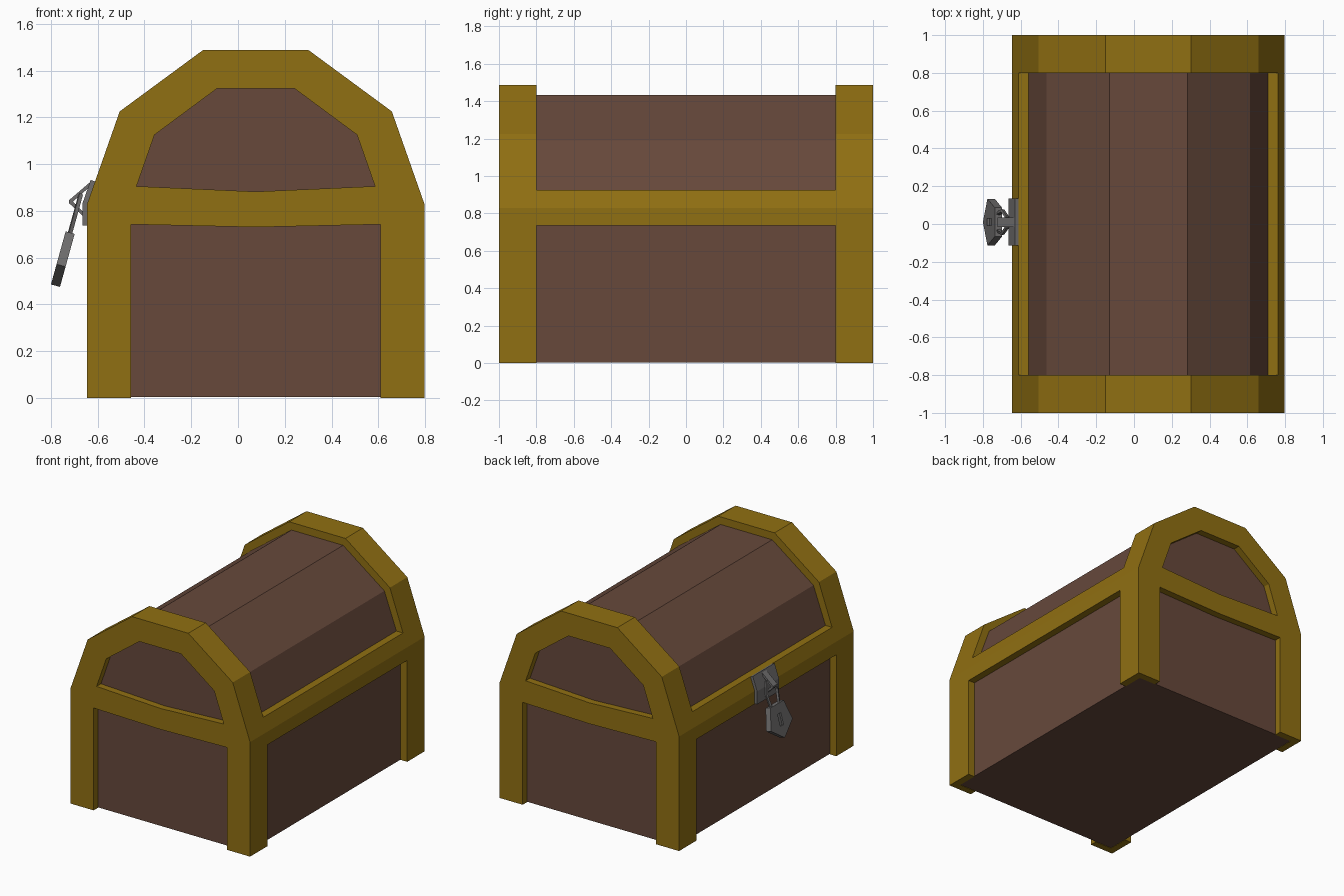
import bpy, bmesh, math
from mathutils import Vector, Matrix

if "Cube" in bpy.data.objects:
    bpy.data.objects.remove(bpy.data.objects["Cube"])

def material(name, rgb):
    m = bpy.data.materials.new(name)
    m.diffuse_color = (*rgb, 1)
    m.use_nodes = True
    m.node_tree.nodes["Principled BSDF"].inputs["Base Color"].default_value = m.diffuse_color
    return m

GOLD = material("gold_trim", (0.28, 0.16, 0.006))
WOOD = material("wood", (0.135, 0.066, 0.044))
IRON = material("iron", (0.16, 0.155, 0.155))

def add(name, mesh, mat):
    ob = bpy.data.objects.new(name, mesh)
    bpy.context.collection.objects.link(ob)
    if mat:
        mesh.materials.append(mat)
    return ob

def basis(a, b, ext, origin=(0, 0, 0)):
    return Matrix.Translation(origin) @ Matrix((a, b, ext)).transposed().to_4x4()

XZ = basis((1, 0, 0), (0, 0, 1), (0, 1, 0))

def prism(name, pts, d0, d1, mat=None, frame=XZ):
    """Extrude a 2D profile from d0 to d1 along the frame's third axis."""
    bm = bmesh.new()
    lo = [bm.verts.new(frame @ Vector((p[0], p[1], d0))) for p in pts]
    hi = [bm.verts.new(frame @ Vector((p[0], p[1], d1))) for p in pts]
    bm.faces.new(lo)
    bm.faces.new(hi)
    for i in range(len(pts)):
        j = (i + 1) % len(pts)
        bm.faces.new((lo[i], lo[j], hi[j], hi[i]))
    bmesh.ops.recalc_face_normals(bm, faces=bm.faces)
    me = bpy.data.meshes.new(name)
    bm.to_mesh(me)
    bm.free()
    return add(name, me, mat)

def cut(ob, cutters):
    for c in cutters:
        m = ob.modifiers.new("cut", 'BOOLEAN')
        m.operation, m.solver, m.object = 'DIFFERENCE', 'EXACT', c
    dg = bpy.context.evaluated_depsgraph_get()
    me = bpy.data.meshes.new_from_object(ob.evaluated_get(dg))
    ob.modifiers.clear()
    ob.data = me
    for c in cutters:
        bpy.data.objects.remove(c)

CX = 0.076  # the chest sits off-centre because the padlock sticks out

def symmetric(half):
    return [(CX + x, z) for x, z in half] + [(CX - x, z) for x, z in reversed(half)]

outline = [(0.721, 0), (0.721, 0.83), (0.582, 1.225), (0.226, 1.487)]
inner = [(0.669, 0.83), (0.538, 1.19), (0.207, 1.432)]

# wooden core: box and faceted lid
prism("wooden_chest", symmetric([(0.669, 0.003)] + inner), -0.95, 0.95, WOOD)

# gold frame: outer shell opened by the core and the panel openings
frame = prism("gold_frame", symmetric(outline), -1, 1, GOLD)
sag_low = [(CX + 0.534, -0.1), (CX + 0.534, 0.742), (CX, 0.73),
           (CX - 0.534, 0.742), (CX - 0.534, -0.1)]
sag_top = symmetric([(0.51, 0.905), (0.433, 1.125), (0.167, 1.322)]) + [(CX, 0.882)]
cut(frame, [
    prism("core_cut", symmetric([(0.669, -0.1)] + inner), -0.95, 0.95),
    prism("end_low_cut", sag_low, -1.1, 1.1),
    prism("end_top_cut", sag_top, -1.1, 1.1),
    prism("side_low_cut", [(-1, -0.2), (1, -0.2), (1, 0.735), (-1, 0.735)], -0.8, 0.8),
    prism("lid_cut", [(-1, 0.925), (1, 0.925), (1, 1.7), (-1, 1.7)], -0.8, 0.8),
])

# lock plate bent over the band, and its triangular staple
LY = 0.01
prism("lock_plate", [(-0.665, 0.738), (-0.645, 0.738), (-0.645, 0.83), (-0.611, 0.925),
                     (-0.63, 0.932), (-0.665, 0.832)], LY - 0.125, LY + 0.125, IRON)
prism("lock_staple", [(-0.63, 0.925), (-0.723, 0.845), (-0.723, 0.833), (-0.663, 0.777),
                      (-0.663, 0.795), (-0.706, 0.839), (-0.637, 0.9)],
      LY - 0.025, LY + 0.025, IRON)

# hanging padlock: five-sided body with a recessed keyhole
up = Vector((0.267, 0, 0.964)).normalized()
side = Vector((0, 1, 0))
tilt = basis(side, up, side.cross(up), (-0.746, LY, 0.605))
penta = [(0.13 * math.cos(a), 0.13 * math.sin(a))
         for a in (math.radians(-90 + 72 * i) for i in range(5))]
body = prism("padlock_body", penta, -0.02, 0.02, IRON, tilt)
cut(body, [prism("keyhole_cut", [(-0.018, -0.045), (0.018, -0.045), (0.018, 0.04),
                                 (-0.018, 0.04)], -0.1, -0.008, None, tilt)])

# shackle: angular loop through the staple
cu = bpy.data.curves.new("padlock_shackle", 'CURVE')
cu.dimensions, cu.bevel_depth, cu.bevel_resolution = '3D', 0.011, 0
path = [(-0.045, 0.095), (-0.06, 0.19), (-0.028, 0.272),
        (0.028, 0.272), (0.06, 0.19), (0.045, 0.095)]
sp = cu.splines.new('POLY')
sp.points.add(len(path) - 1)
sp.use_smooth = False
for p, (y, u) in zip(sp.points, path):
    p.co = (*(tilt @ Vector((y, u, 0))), 1)
add("padlock_shackle", cu, IRON)
